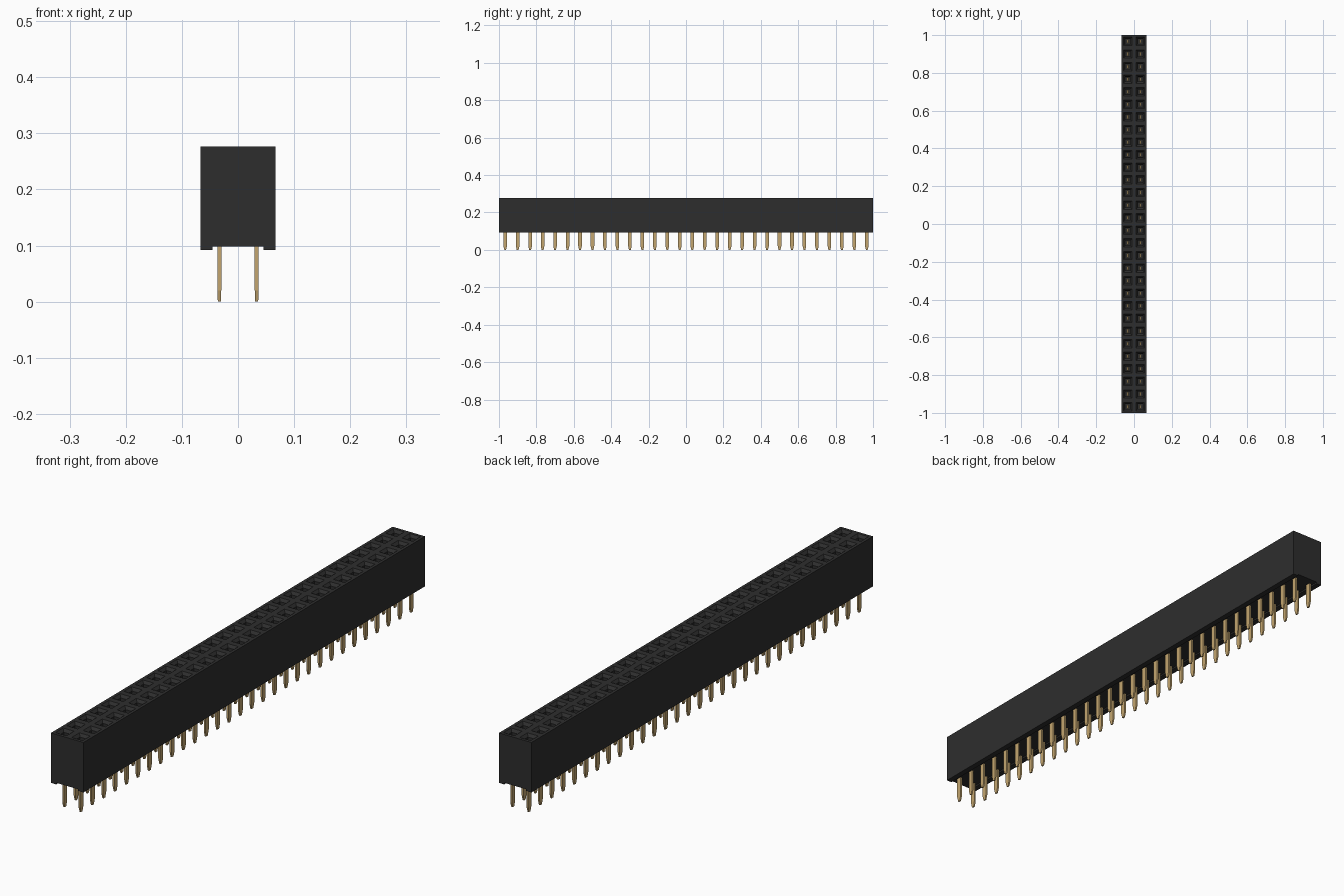
import bpy
import bmesh
from mathutils import Matrix, Vector

cube = bpy.data.objects.get("Cube")
if cube:
    bpy.data.objects.remove(cube, do_unlink=True)

ROWS, PITCH = 30, 2 / 30
HALF_W = PITCH
TOP, FLOOR, FOOT = 0.277, 0.098, 0.092


def material(name, rgb, roughness):
    m = bpy.data.materials.new(name)
    m.diffuse_color = (*rgb, 1)
    m.use_nodes = True
    bsdf = m.node_tree.nodes["Principled BSDF"]
    bsdf.inputs["Base Color"].default_value = (*rgb, 1)
    bsdf.inputs["Roughness"].default_value = roughness
    return m


def finish(bm, name, mat):
    bmesh.ops.recalc_face_normals(bm, faces=bm.faces)
    mesh = bpy.data.meshes.new(name)
    bm.to_mesh(mesh)
    bm.free()
    mesh.materials.append(mat)
    ob = bpy.data.objects.new(name, mesh)
    bpy.context.collection.objects.link(ob)
    return ob


def add_box(bm, center, size):
    m = Matrix.Translation(center) @ Matrix.Diagonal((*size, 1))
    return bmesh.ops.create_cube(bm, size=1, matrix=m)["verts"]


black = material("black plastic", (0.027, 0.027, 0.027), 0.6)
gold = material("gold metal", (0.55, 0.38, 0.16), 0.4)

# Housing: a top of 2 x 30 square cells
bm = bmesh.new()
bmesh.ops.create_grid(bm, x_segments=2, y_segments=ROWS, size=1,
                      matrix=Matrix.Translation((0, 0, TOP)) @ Matrix.Diagonal((HALF_W, 1, 1, 1)))
cells = bm.faces[:]
rim = [e for e in bm.edges if e.is_boundary]

# Outer walls and underside
walls = bmesh.ops.extrude_edge_only(bm, edges=rim)["geom"]
lower = [v for v in walls if isinstance(v, bmesh.types.BMVert)]
for v in lower:
    v.co.z = FLOOR
lower_set = set(lower)
bmesh.ops.edgeloop_fill(bm, edges=[e for e in bm.edges
                                   if e.verts[0] in lower_set and e.verts[1] in lower_set])
bmesh.ops.recalc_face_normals(bm, faces=bm.faces)

# Sockets: rim, chamfered lead-in, then a deep square hole
for thickness, depth in ((0.011, 0), (0.009, -0.010), (0.0005, -0.12)):
    bmesh.ops.inset_individual(bm, faces=cells, thickness=thickness, depth=depth,
                               use_even_offset=True)

# Standoff rails along both lower edges
for side in (-1, 1):
    add_box(bm, Vector((side * 0.056, 0, (FLOOR + FOOT) / 2)),
            (2 * (HALF_W - 0.056), 2, FLOOR - FOOT))
finish(bm, "housing", black)

# Flat pins with tapered tips, their upper ends showing inside the sockets
bm = bmesh.new()
TAPER, PIN_TOP = 0.02, 0.17
for row in range(ROWS):
    y = -1 + PITCH * (row + 0.5)
    for x in (-PITCH / 2, PITCH / 2):
        shaft = add_box(bm, Vector((x, y, (TAPER + PIN_TOP) / 2)),
                        (0.007, 0.019, PIN_TOP - TAPER))
        bottom = min({f for v in shaft for f in v.link_faces},
                     key=lambda f: f.calc_center_median().z)
        tip = bmesh.ops.extrude_discrete_faces(bm, faces=[bottom])["faces"][0]
        for v in tip.verts:
            v.co = (x + (v.co.x - x) * 0.75, y + (v.co.y - y) * 0.5, 0)
finish(bm, "contact_pins", gold)
